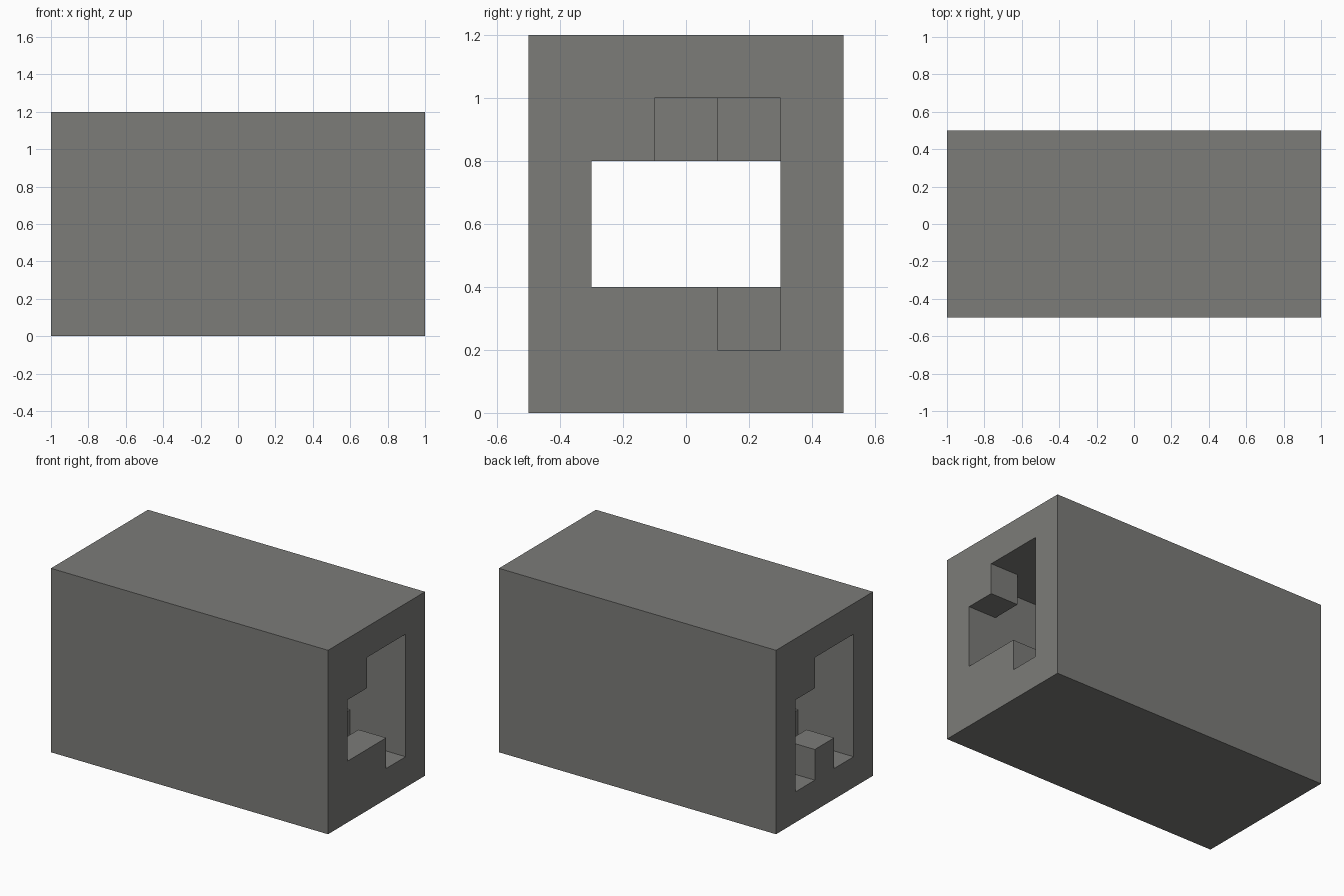
import bpy, bmesh
from mathutils import Vector

cube = bpy.data.objects.get("Cube")
if cube:
    bpy.data.objects.remove(cube)

# Plain grey material
grey = bpy.data.materials.new("warm_grey")
grey.use_nodes = True
colour = (0.2, 0.2, 0.19, 1)
grey.diffuse_color = colour
grey.node_tree.nodes["Principled BSDF"].inputs["Base Color"].default_value = colour

# The block is a grid of small cells; the passage is the set of empty ones
CELL = 0.2
SIZE = (10, 5, 6)
FRONT, MIDDLE, BACK = 1, 2, 3
BOTTOM, TOP = 1, 4
ALL = (FRONT, MIDDLE, BACK)

# Notches above and below the straight passage, slice by slice along x
chamber = (ALL, ALL)
closed = ((), ())
slices = [
    ((FRONT, MIDDLE), (FRONT, BACK)),   # opening on the -x end
    chamber,
    ((MIDDLE,), (BACK,)),
    chamber,
    closed, closed,
    chamber,
    ((FRONT, BACK), (MIDDLE,)),
    chamber,
    ((MIDDLE, BACK), (BACK,)),          # opening on the +x end
]
empty = set()
for i, (upper, lower) in enumerate(slices):
    empty |= {(i, j, k) for j in ALL for k in (2, 3)}
    empty |= {(i, j, TOP) for j in upper}
    empty |= {(i, j, BOTTOM) for j in lower}


def is_solid(c):
    return all(0 <= c[a] < SIZE[a] for a in range(3)) and c not in empty


def add_side(bm, cell, axis, sign):
    """Add one square side of a cell, wound to face outward."""
    u, v = (axis + 1) % 3, (axis + 2) % 3
    corners = []
    for du, dv in ((0, 0), (1, 0), (1, 1), (0, 1)):
        p = Vector(cell)
        p[axis] += sign > 0
        p[u] += du
        p[v] += dv
        p -= Vector((SIZE[0] / 2, SIZE[1] / 2, 0))
        corners.append(bm.verts.new(p * CELL))
    bm.faces.new(corners if sign > 0 else corners[::-1])


# Block skin: a side wherever a solid cell meets an empty one
bm = bmesh.new()
for i in range(SIZE[0]):
    for j in range(SIZE[1]):
        for k in range(SIZE[2]):
            if not is_solid((i, j, k)):
                continue
            for axis in range(3):
                for sign in (-1, 1):
                    near = [i, j, k]
                    near[axis] += sign
                    if not is_solid(tuple(near)):
                        add_side(bm, (i, j, k), axis, sign)
bmesh.ops.remove_doubles(bm, verts=bm.verts, dist=0.001)
bmesh.ops.dissolve_limit(bm, angle_limit=0.02, verts=bm.verts, edges=bm.edges)

mesh = bpy.data.meshes.new("hollow_block")
bm.to_mesh(mesh)
bm.free()
mesh.materials.append(grey)
block = bpy.data.objects.new("hollow_block", mesh)
bpy.context.collection.objects.link(block)
